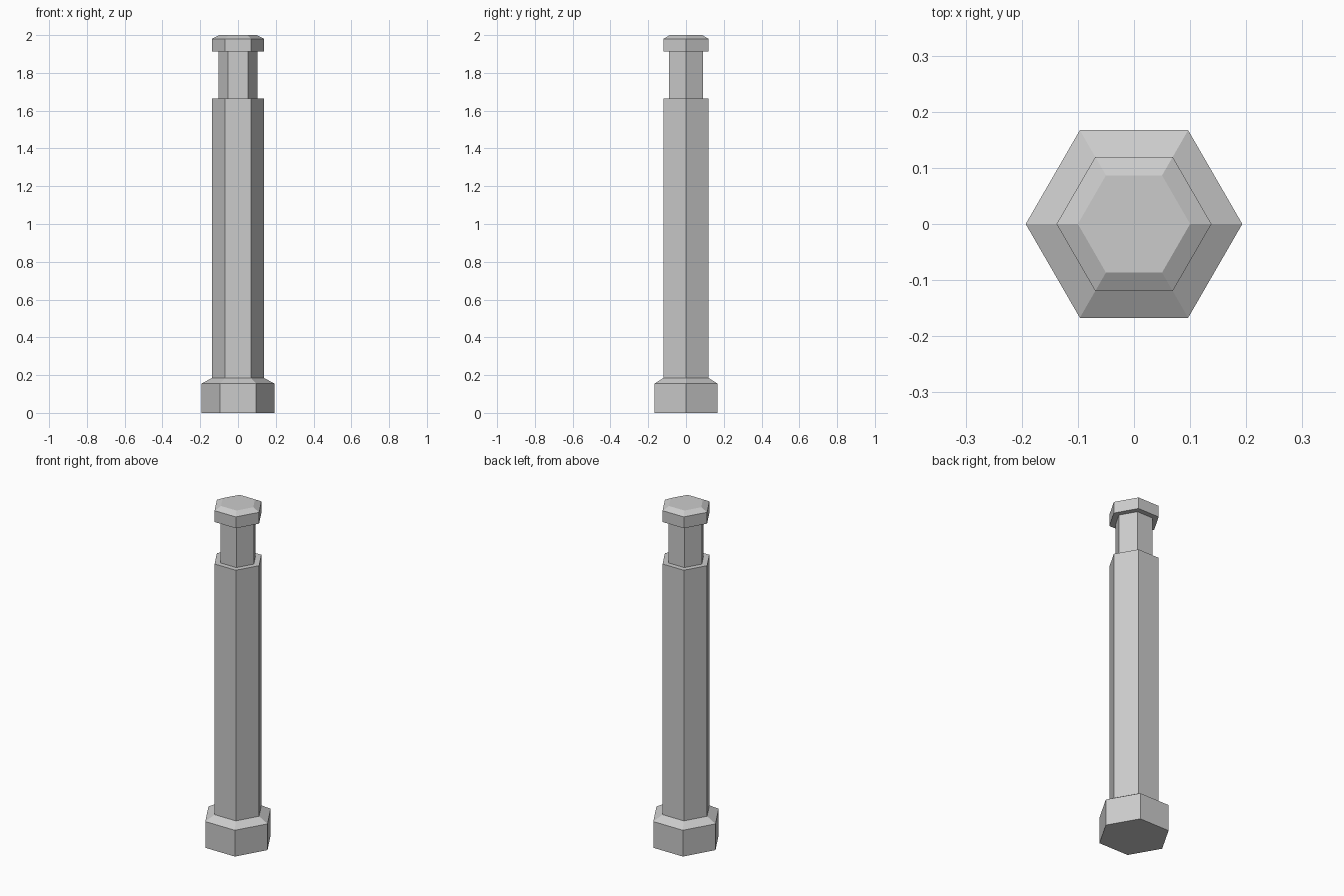
import bpy
import bmesh
from math import cos, sin, tau

SIDES = 6

default = bpy.data.objects.get("Cube")
if default:
    bpy.data.objects.remove(default, do_unlink=True)

grey = bpy.data.materials.new("light_grey")
grey.use_nodes = True
colour = (0.6, 0.6, 0.6, 1)
grey.diffuse_color = colour
grey.node_tree.nodes["Principled BSDF"].inputs["Base Color"].default_value = colour


def hex_part(name, profile, cap_bottom=False, cap_top=False):
    """Sweep a (corner radius, height) profile around a flat-sided hexagon."""
    bm = bmesh.new()
    rings = [[bm.verts.new((r * cos(tau * i / SIDES), r * sin(tau * i / SIDES), z))
              for i in range(SIDES)] for r, z in profile]
    for low, high in zip(rings, rings[1:]):
        for i in range(SIDES):
            j = (i + 1) % SIDES
            bm.faces.new((low[i], low[j], high[j], high[i]))
    if cap_bottom:
        bm.faces.new(rings[0][::-1])
    if cap_top:
        bm.faces.new(rings[-1])
    mesh = bpy.data.meshes.new(name)
    bm.to_mesh(mesh)
    bm.free()
    mesh.materials.append(grey)
    obj = bpy.data.objects.new(name, mesh)
    bpy.context.collection.objects.link(obj)
    return obj


BASE, SHAFT, NECK, TOP = 0.193, 0.138, 0.104, 0.1

# Foot with sloped shoulder
hex_part("base", [(BASE, 0), (BASE, 0.155), (SHAFT, 0.185)], cap_bottom=True)
# Long column ending in a flat ledge
hex_part("shaft", [(SHAFT, 0.185), (SHAFT, 1.665), (NECK, 1.665)])
# Narrow neck
hex_part("neck", [(NECK, 1.665), (NECK, 1.913)])
# Bevelled head with flat underside
hex_part("cap", [(NECK, 1.913), (SHAFT, 1.913), (SHAFT, 1.98), (TOP, 2)], cap_top=True)
